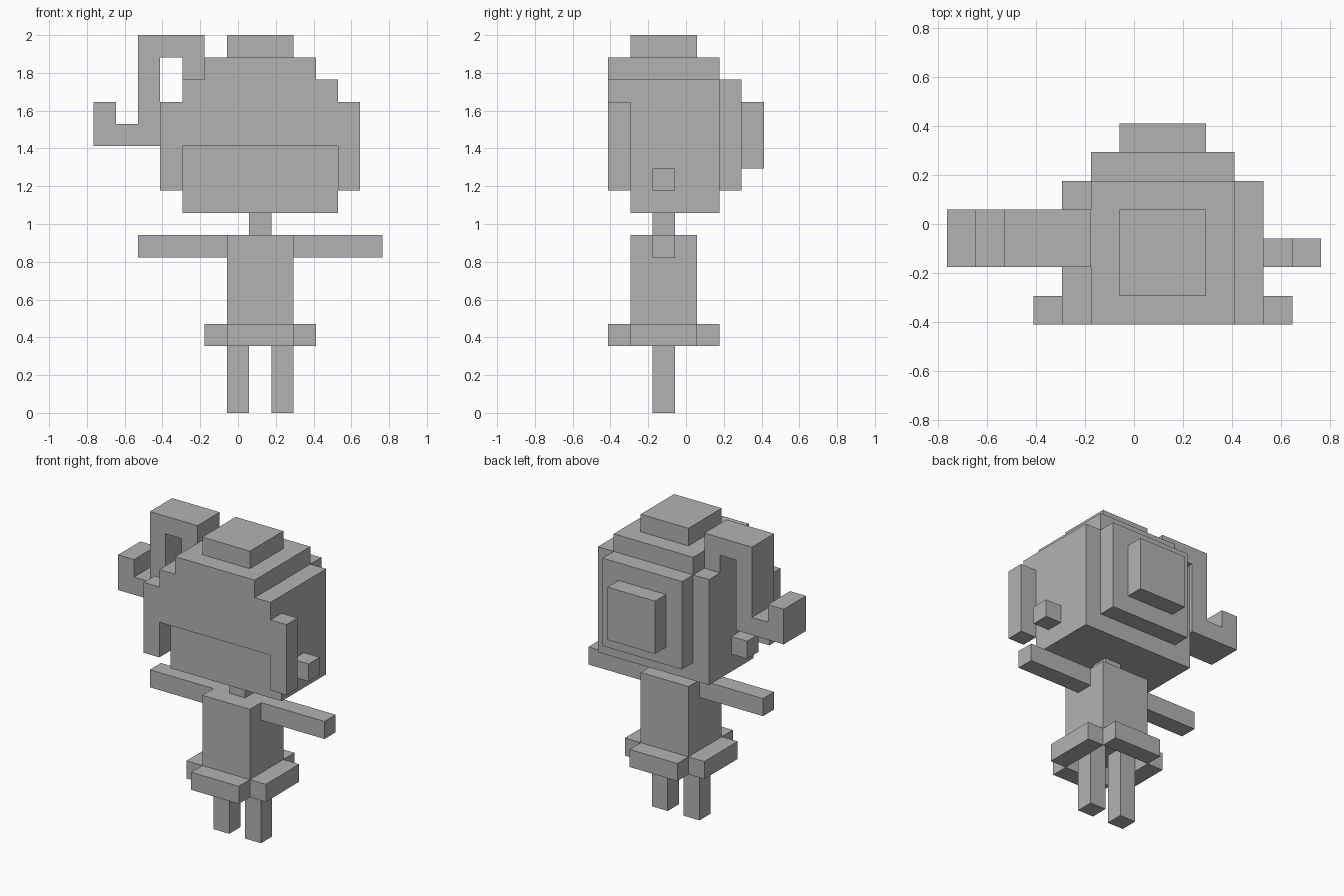
import bpy
import bmesh
from mathutils import Matrix, Vector

cube = bpy.data.objects.get("Cube")
if cube:
    bpy.data.objects.remove(cube, do_unlink=True)

UNIT = 2 / 17                       # block size: the figure is 17 blocks tall
ORIGIN = Vector((6.5, 3.5, 0))      # block coordinates of the world origin
MID = 7.5                           # the body's own mirror line in x

grey = bpy.data.materials.new("plain_grey")
grey.use_nodes = True
grey.diffuse_color = (0.45, 0.45, 0.45, 1)
grey.node_tree.nodes["Principled BSDF"].inputs["Base Color"].default_value = (0.45, 0.45, 0.45, 1)


def part(name, *boxes):
    """One flat-shaded object from boxes (x0, x1, y0, y1, z0, z1) in blocks."""
    bm = bmesh.new()
    for x0, x1, y0, y1, z0, z1 in boxes:
        lo, hi = Vector((x0, y0, z0)), Vector((x1, y1, z1))
        centre = ((lo + hi) / 2 - ORIGIN) * UNIT
        size = (hi - lo) * UNIT
        bmesh.ops.create_cube(bm, size=1, matrix=Matrix.Translation(centre) @ Matrix.Diagonal((*size, 1)))
    mesh = bpy.data.meshes.new(name)
    bm.to_mesh(mesh)
    bm.free()
    mesh.materials.append(grey)
    obj = bpy.data.objects.new(name, mesh)
    bpy.context.collection.objects.link(obj)
    return obj


def pair(name, x0, x1, *rest):
    """The same box on both sides of the body."""
    part("left_" + name, (x0, x1, *rest))
    part("right_" + name, (2 * MID - x1, 2 * MID - x0, *rest))


# Head, neck and torso
part("head", (4, 11, 1, 5, 9, 15))
part("neck", (7, 8, 2, 3, 8, 9))
part("torso", (6, 9, 1, 4, 4, 8))

# Limbs and ears
pair("arm", 9, 13, 2, 3, 7, 8)
pair("leg", 8, 9, 2, 3, 0, 4)
pair("ear", 11, 12, 2, 3, 10, 11)

# Skirt: four flaps round an open middle
pair("skirt_flap", 9, 10, 1, 4, 3, 4)
part("front_skirt_flap", (6, 9, 0, 1, 3, 4))
part("back_skirt_flap", (6, 9, 4, 5, 3, 4))

# Hair: fringe, side locks, stepped crown and stepped back
part("fringe", (4, 11, 0, 1, 12, 15))
pair("side_lock", 11, 12, 0, 1, 10, 14)
part("crown", (5, 10, 0, 5, 15, 16), (6, 9, 1, 4, 16, 17))
part("back_hair", (5, 10, 5, 6, 10, 15), (6, 9, 6, 7, 11, 14))

# Side ponytail: root, arch, drop and curled tip
part("ponytail",
     (4, 5, 2, 4, 15, 16),
     (3, 5, 2, 4, 16, 17),
     (2, 3, 2, 4, 12, 17),
     (0, 2, 2, 4, 12, 13),
     (0, 1, 2, 4, 13, 14))
